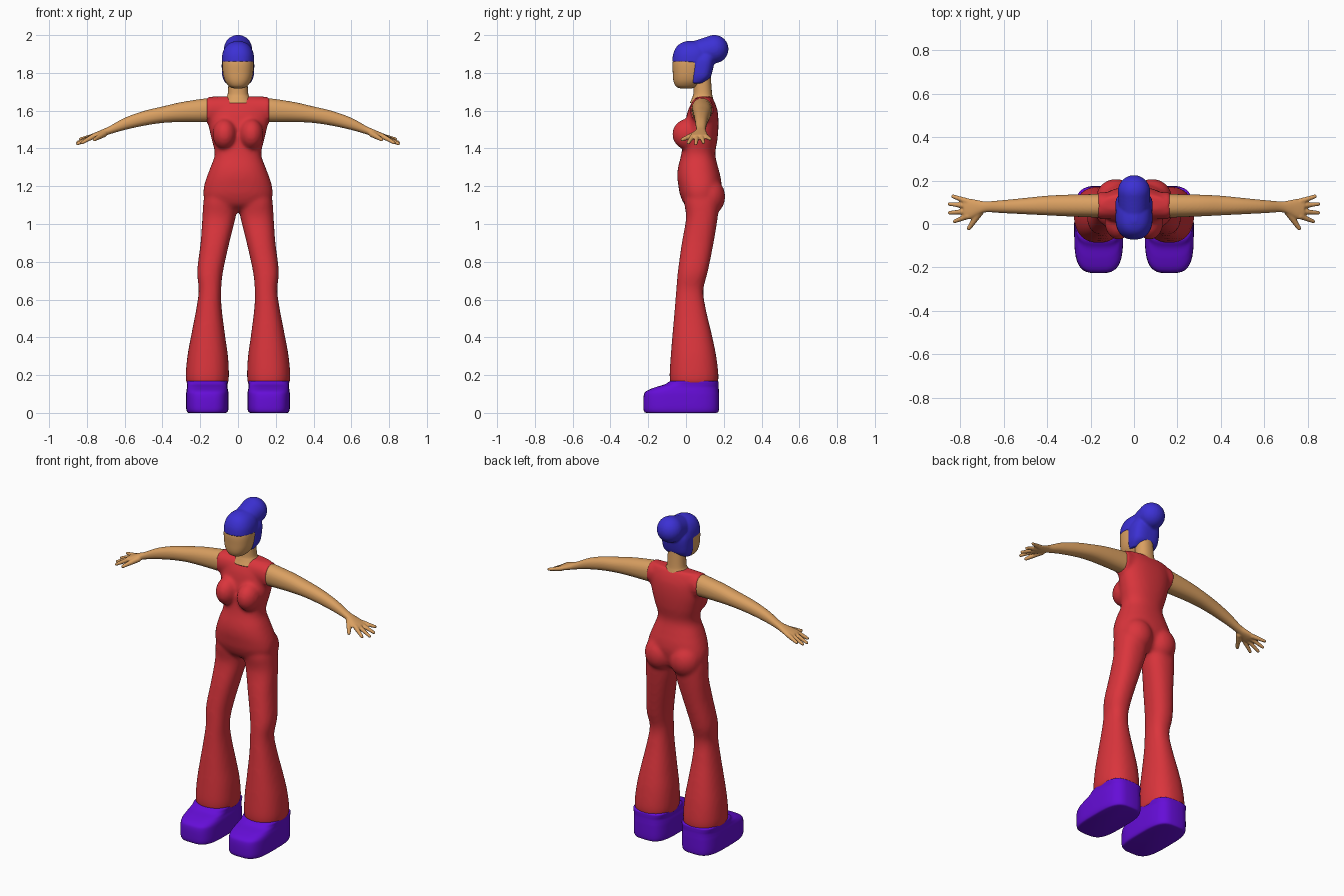
import bpy, bmesh, math
from mathutils import Vector, Matrix


def material(name, rgb):
    m = bpy.data.materials.new(name)
    m.diffuse_color = (*rgb, 1)
    return m


RED = material("red_cloth", (0.70, 0.035, 0.045))
SKIN = material("skin", (0.70, 0.35, 0.12))
BLUE = material("blue_hair", (0.045, 0.03, 0.66))
PURPLE = material("purple_shoe", (0.13, 0.004, 0.68))


def catmull(rows, steps=5):
    """Smoothly fill in rows between the given ones."""
    out = []
    for i in range(len(rows) - 1):
        a, b, c, d = (rows[max(0, min(len(rows) - 1, i + k))] for k in (-1, 0, 1, 2))
        for s in range(steps):
            t = s / steps
            out.append([0.5 * (2 * q + (r - p) * t + (2 * p - 5 * q + 4 * r - w) * t * t
                               + (3 * q - p - 3 * r + w) * t ** 3)
                        for p, q, r, w in zip(a, b, c, d)])
    return out + [list(rows[-1])]


def loft(bm, rows, axis="z", n=2.2, sign=1, seg=40):
    """Rows are (position, min, max, min, max) bounds of superellipse sections."""
    rings = []
    for p, a0, a1, b0, b1 in catmull(rows):
        ring = []
        for k in range(seg):
            t = 2 * math.pi * k / seg
            c, s = math.cos(t), math.sin(t)
            a = (a0 + a1) / 2 + (a1 - a0) / 2 * math.copysign(abs(c) ** (2 / n), c)
            b = (b0 + b1) / 2 + (b1 - b0) / 2 * math.copysign(abs(s) ** (2 / n), s)
            co = (a, b, p) if axis == "z" else (p, a, b)
            ring.append(bm.verts.new((co[0] * sign, co[1], co[2])))
        rings.append(ring)
    for r0, r1 in zip(rings, rings[1:]):
        for k in range(seg):
            j = (k + 1) % seg
            bm.faces.new((r0[k], r0[j], r1[j], r1[k]))
    bm.faces.new(rings[0])
    bm.faces.new(rings[-1])


def sym(rows):
    return [(z, -x, x, y0, y1) for z, x, y0, y1 in rows]


def ball(bm, centre, scale):
    mat = Matrix.Translation(centre) @ Matrix.Diagonal((*scale, 1))
    bmesh.ops.create_uvsphere(bm, u_segments=24, v_segments=16, radius=1, matrix=mat)


def limb(bm, p0, p1, r0, r1, count=12):
    p0, p1 = Vector(p0), Vector(p1)
    for i in range(count):
        t = i / (count - 1)
        ball(bm, p0.lerp(p1, t), [r0 + (r1 - r0) * t] * 3)


def finish(name, bm, mat, voxel=None, smooth=4, mirror=False):
    bmesh.ops.recalc_face_normals(bm, faces=bm.faces)
    for f in bm.faces:
        f.smooth = True
    me = bpy.data.meshes.new(name)
    bm.to_mesh(me)
    bm.free()
    me.materials.append(mat)
    ob = bpy.data.objects.new(name, me)
    bpy.context.collection.objects.link(ob)
    if voxel:
        m = ob.modifiers.new("fuse", "REMESH")
        m.mode = "VOXEL"
        m.voxel_size = voxel
        m.use_smooth_shade = True
        m = ob.modifiers.new("soften", "SMOOTH")
        m.factor = 0.5
        m.iterations = smooth
    if mirror:
        m = ob.modifiers.new("mirror", "MIRROR")
        m.use_mirror_merge = False
    return ob


# Jumpsuit: torso, shoulders, bust, seat and flared legs fused together
bm = bmesh.new()
loft(bm, sym([(1.07, .10, .04, .13), (1.10, .165, -.005, .165), (1.15, .183, -.03, .18),
              (1.20, .18, -.04, .188), (1.25, .165, -.046, .183), (1.30, .146, -.042, .17),
              (1.37, .123, -.025, .155), (1.45, .14, -.015, .167), (1.53, .158, -.005, .172),
              (1.60, .163, .01, .167), (1.65, .158, .035, .15), (1.675, .145, .06, .135)]), n=2.3)
loft(bm, [(-.167, .022, .145, 1.535, 1.672), (0, .022, .15, 1.535, 1.675),
          (.167, .022, .145, 1.535, 1.672)], axis="x")
leg = [(.15, .053, .272, -.082, .168), (.20, .048, .277, -.087, .172), (.30, .053, .268, -.081, .16),
       (.40, .067, .25, -.073, .14), (.55, .086, .221, -.06, .105), (.65, .089, .208, -.052, .092),
       (.75, .079, .216, -.043, .116), (.90, .046, .198, -.022, .146), (1.03, .014, .189, 0, .167),
       (1.12, 0, .183, -.01, .175), (1.18, .02, .17, 0, .16)]
for s in (-1, 1):
    loft(bm, leg, n=2.3, sign=s)
    ball(bm, (s * .071, .01, 1.475), (.064, .083, .082))
    ball(bm, (s * .083, .12, 1.145), (.092, .088, .10))
finish("jumpsuit", bm, RED, voxel=.011, smooth=6)

# Platform shoes
bm = bmesh.new()
loft(bm, [(0, .065, .262, -.21, .16), (.006, .055, .27, -.221, .171), (.03, .05, .275, -.226, .175),
          (.09, .05, .275, -.224, .175), (.115, .052, .273, -.21, .174), (.135, .056, .27, -.165, .173),
          (.15, .056, .27, -.115, .173), (.165, .055, .271, -.09, .172), (.17, .06, .265, -.082, .165)],
     n=3.4)
finish("shoe", bm, PURPLE, mirror=True)

# Arms with hands
bm = bmesh.new()
loft(bm, [(.12, .03, .14, 1.54, 1.665), (.17, .03, .138, 1.54, 1.665), (.30, .035, .135, 1.54, 1.645),
          (.40, .04, .13, 1.535, 1.622), (.50, .045, .12, 1.52, 1.598), (.60, .05, .11, 1.498, 1.562),
          (.68, .054, .104, 1.475, 1.518), (.72, .04, .11, 1.462, 1.50), (.76, .022, .117, 1.451, 1.483),
          (.785, .032, .11, 1.45, 1.472)], axis="x")
for y, tip in ((.104, (.833, .127, 1.45)), (.083, (.849, .092, 1.432)),
               (.058, (.849, .052, 1.425)), (.036, (.826, .012, 1.43))):
    limb(bm, (.765, y, 1.465), tip, .014, .009)
limb(bm, (.71, .055, 1.477), (.76, -.02, 1.447), .018, .01)
finish("arm", bm, SKIN, voxel=.005, smooth=2, mirror=True)

# Face and neck
bm = bmesh.new()
loft(bm, sym([(1.718, .02, -.03, .03), (1.723, .038, -.045, .05), (1.735, .054, -.058, .07),
              (1.76, .07, -.067, .09), (1.80, .08, -.07, .10), (1.86, .083, -.07, .11),
              (1.90, .07, -.05, .10)]), n=2.3)
finish("face", bm, SKIN)
bm = bmesh.new()
loft(bm, sym([(1.64, .08, .02, .15), (1.67, .062, .033, .142), (1.70, .053, .04, .137),
              (1.80, .05, .04, .13)]))
finish("neck", bm, SKIN)

# Hair: cap, back and bun
bm = bmesh.new()
loft(bm, sym([(1.857, .086, -.073, .13), (1.90, .083, -.068, .13), (1.935, .069, -.052, .12),
              (1.957, .046, -.028, .10), (1.97, .012, .01, .06)]), n=2.3)
loft(bm, sym([(1.745, .066, .019, .09), (1.77, .079, .018, .124), (1.80, .085, .018, .138),
              (1.87, .084, .018, .152), (1.92, .06, .02, .15)]), n=2.8)
limb(bm, (0, .05, 1.9), (0, .15, 1.926), .068, .075)
finish("hair", bm, BLUE, voxel=.006, smooth=3)
